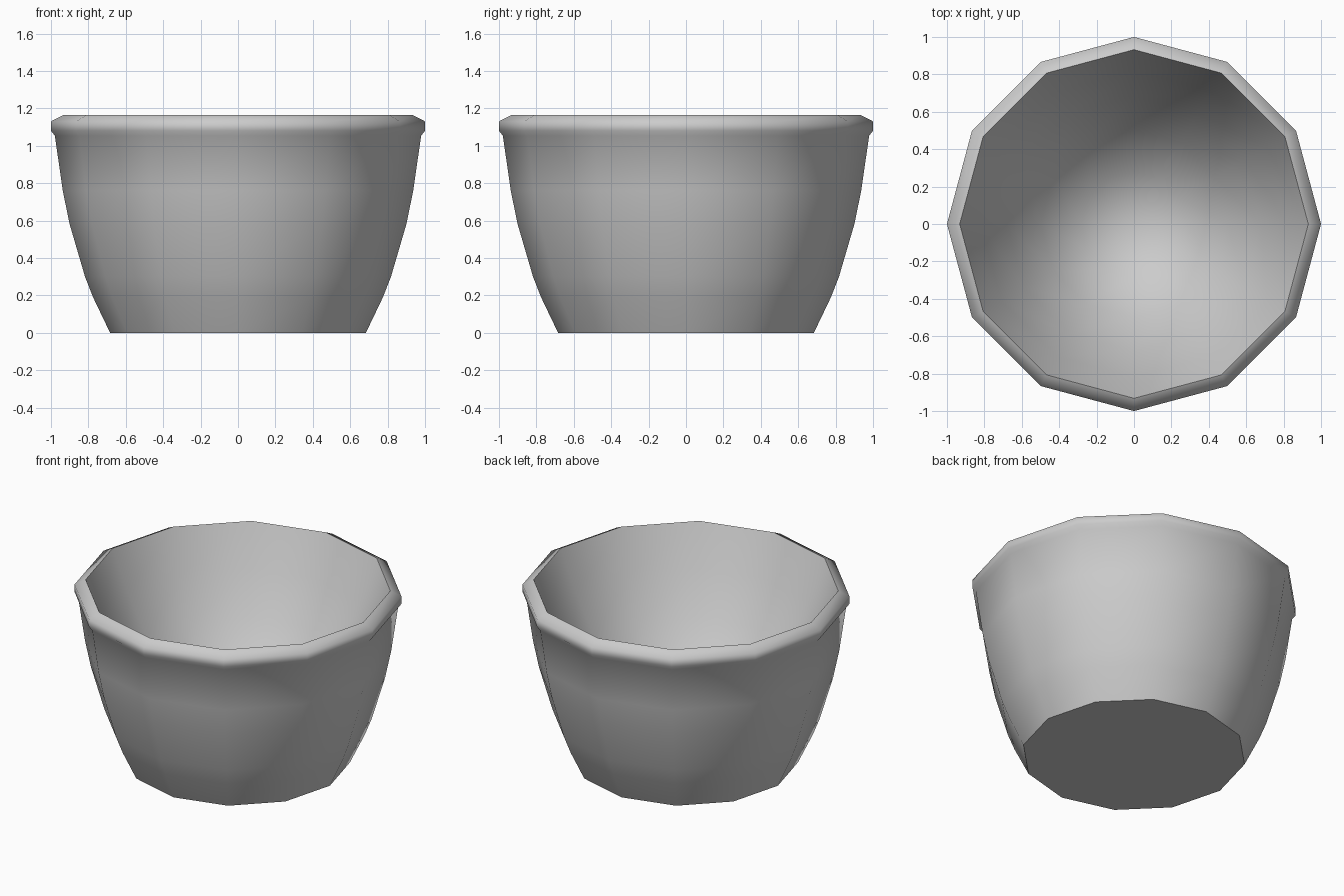
import bpy, bmesh
from math import cos, sin, pi

if "Cube" in bpy.data.objects:
    bpy.data.objects.remove(bpy.data.objects["Cube"])

SIDES = 12

# Profile as (radius, height): outer wall, rim band, then funnel-like inside
outer = [(0.684, 0), (0.775, 0.19), (0.818, 0.30), (0.90, 0.58), (0.937, 0.76),
         (0.979, 1.053), (1.0, 1.08), (1.0, 1.13), (0.932, 1.165)]
inner = [(0.82, 0.90), (0.68, 0.63), (0.50, 0.37), (0.28, 0.17)]

bm = bmesh.new()
rings = [[bm.verts.new((r * cos(2 * pi * i / SIDES), r * sin(2 * pi * i / SIDES), z))
          for i in range(SIDES)] for r, z in outer + inner]

# Walls
for a, b in zip(rings, rings[1:]):
    for i in range(SIDES):
        j = (i + 1) % SIDES
        bm.faces.new((a[i], a[j], b[j], b[i]))

# Flat base and inside floor
bm.faces.new(rings[0][::-1])
centre = bm.verts.new((0, 0, 0.09))
for i in range(SIDES):
    bm.faces.new((rings[-1][i], rings[-1][(i + 1) % SIDES], centre))

# Smooth shading with crisp base and inner rim edges
bm.normal_update()
for f in bm.faces:
    f.smooth = True
for ring in (rings[0], rings[len(outer) - 1]):
    for i in range(SIDES):
        bm.edges.get((ring[i], ring[(i + 1) % SIDES])).smooth = False

mesh = bpy.data.meshes.new("bowl")
bm.to_mesh(mesh)
bm.free()
bowl = bpy.data.objects.new("bowl", mesh)
bpy.context.collection.objects.link(bowl)
